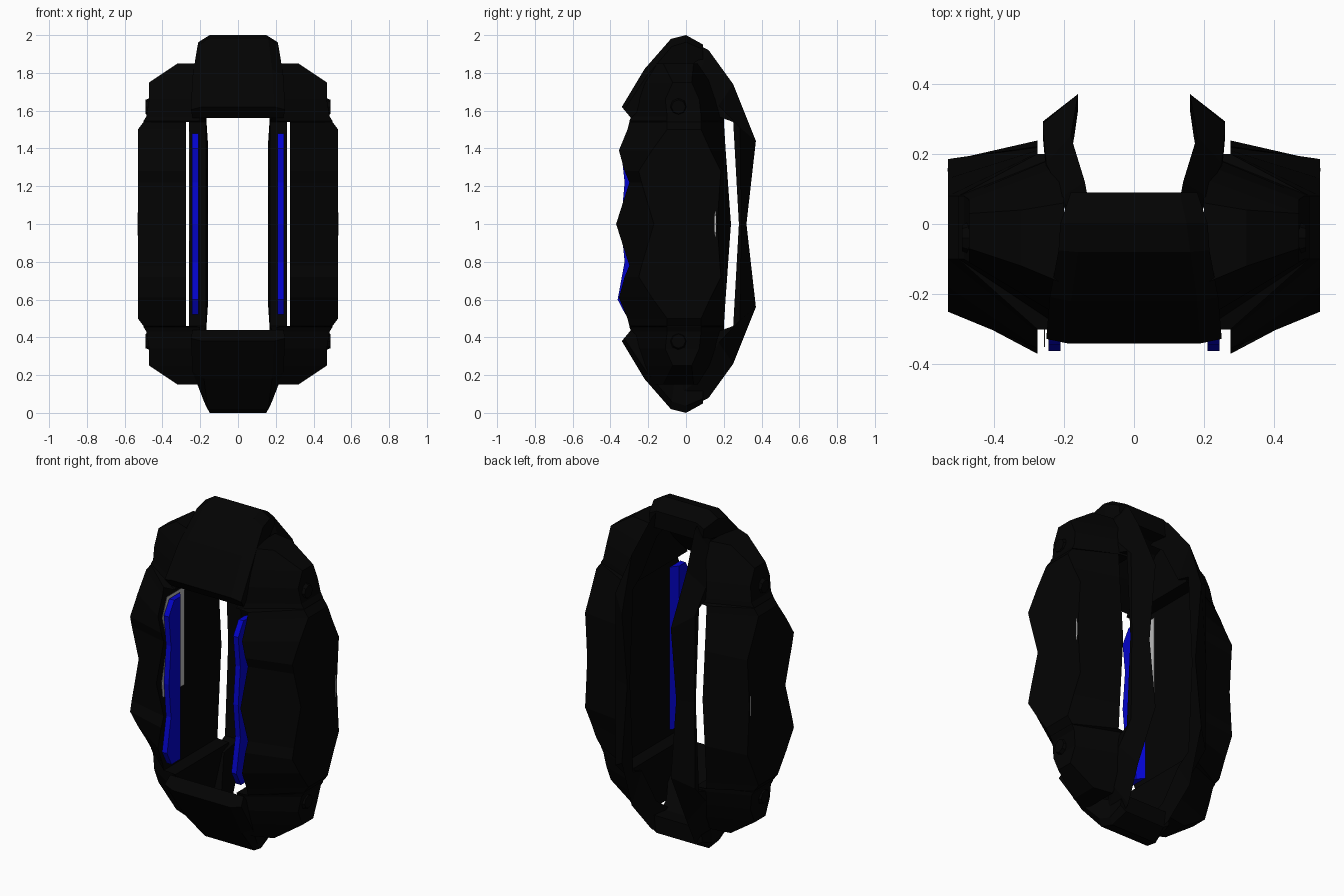
import bpy, bmesh, math
from mathutils import Matrix

old = bpy.data.objects.get("Cube")
if old:
    bpy.data.objects.remove(old, do_unlink=True)


def material(name, color):
    m = bpy.data.materials.new(name)
    m.use_nodes = True
    m.diffuse_color = (*color, 1)
    b = m.node_tree.nodes["Principled BSDF"]
    b.inputs["Base Color"].default_value = (*color, 1)
    b.inputs["Roughness"].default_value = 0.8
    return m


black = material("satin black", (0.001, 0.001, 0.001))
blue = material("pad blue", (0.001, 0.001, 0.6))
grey = material("piston grey", (0.5, 0.5, 0.5))


def finish(name, bm, mat):
    bmesh.ops.recalc_face_normals(bm, faces=bm.faces)
    me = bpy.data.meshes.new(name)
    bm.to_mesh(me)
    bm.free()
    me.materials.append(mat)
    ob = bpy.data.objects.new(name, me)
    bpy.context.collection.objects.link(ob)
    return ob


def loft(name, rings, mat):
    """Skin a list of equal-length point rings and cap both ends."""
    bm = bmesh.new()
    rows = [[bm.verts.new(p) for p in ring] for ring in rings]
    n = len(rows[0])
    for a, b in zip(rows, rows[1:]):
        for i in range(n):
            j = (i + 1) % n
            bm.faces.new((a[i], a[j], b[j], b[i]))
    bm.faces.new(rows[0])
    bm.faces.new(rows[-1])
    return finish(name, bm, mat)


def plate(name, x0, x1, back0, back1, profile, mat):
    """Upright plate whose front edge follows (z, y) points."""
    return loft(name, [[(x0, y, z), (x1, y, z), (x1, back1, z), (x0, back0, z)]
                       for z, y in profile], mat)


def disc(name, x, y, z, r, depth, squash, sides, mat):
    """Short tapered cylinder along x."""
    bm = bmesh.new()
    tip = 0.75 if x > 0 else 1 / 0.75
    big = r if x > 0 else r * 0.75
    bmesh.ops.create_cone(bm, cap_ends=True, segments=sides, radius1=big,
                          radius2=big * tip, depth=depth)
    bm.transform(Matrix.Translation((x, y, z))
                 @ Matrix.Diagonal((1, squash, 1, 1))
                 @ Matrix.Rotation(math.pi / 2, 4, 'Y'))
    return finish(name, bm, mat)


def mirror_rows(rows):
    """Repeat rows (height measured from the middle first) below the middle."""
    return rows + [(-r[0],) + r[1:] for r in reversed(rows) if r[0] > 0]


# caliper half: height, inner x, outer x, front inner/outer y, back inner/outer y
body_rows = mirror_rows([
    (0.85, 0.20, 0.32, -0.17, -0.12, 0.06, 0.04),
    (0.75, 0.20, 0.47, -0.24, -0.07, 0.13, 0.03),
    (0.66, 0.20, 0.47, -0.27, -0.11, 0.17, 0.07),
    (0.57, 0.20, 0.485, -0.29, -0.10, 0.20, 0.08),
    (0.545, 0.20, 0.50, -0.30, -0.10, 0.20, 0.08),
    (0.54, 0.275, 0.50, -0.30, -0.10, 0.20, 0.08),
    (0.50, 0.275, 0.53, -0.31, -0.10, 0.203, 0.08),
    (0.39, 0.275, 0.53, -0.355, -0.18, 0.21, 0.13),
    (0.28, 0.275, 0.53, -0.325, -0.25, 0.218, 0.185),
    (0.22, 0.275, 0.53, -0.30, -0.235, 0.222, 0.18),
    (0.00, 0.275, 0.53, -0.37, -0.17, 0.238, 0.165),
])

# rear rail: height of back edge, back y, front y, front height, inner x, outer x
rail_rows = mirror_rows([
    (0.98, 0.01, -0.02, 0.84, 0.12, 0.165),
    (0.92, 0.12, 0.06, 0.78, 0.14, 0.205),
    (0.74, 0.25, 0.14, 0.58, 0.18, 0.25),
    (0.44, 0.37, 0.25, 0.54, 0.16, 0.26),
    (0.00, 0.32, 0.28, 0.00, 0.16, 0.26),
])

pad_front = [(0.52, -0.32), (0.60, -0.362), (0.80, -0.325), (1.0, -0.345),
             (1.22, -0.325), (1.40, -0.345), (1.48, -0.295)]

for side, s in (("left", 1), ("right", -1)):
    loft(side + "_caliper_body",
         [[(s * xi, fi, 1 + h), (s * xo, fo, 1 + h), (s * xo, bo, 1 + h),
           (s * xi, bi, 1 + h)] for h, xi, xo, fi, fo, bi, bo in body_rows], black)

    rings = []
    for h, yb, yf, hf, xi, xo in rail_rows:
        zf = 1 + math.copysign(hf, h)
        ym, zm = (yb * 0.3 + yf * 0.7), ((1 + h) * 0.3 + zf * 0.7)
        rings.append([(s * xi, yb, 1 + h), (s * xo, ym, zm),
                      (s * xo, yf, zf), (s * (xi + 0.01), yf, zf)])
    loft(side + "_rear_rail", rings, black)

    # brake pad with a slanted rear edge
    plate(side + "_brake_pad", s * 0.21, s * 0.243, -0.235, -0.195, pad_front, blue)

    # narrow pale mark on the outer face
    disc(side + "_outer_mark", s * 0.53, 0.155, 1.0, 0.075, 0.003, 0.08, 12, grey)

    # mounting bolts near both ends
    for end, h in (("upper", 0.62), ("lower", -0.62)):
        disc(f"{side}_{end}_bolt", s * 0.475, -0.04, 1 + h, 0.05, 0.03, 1, 8, black)

# pale plate behind the right pad only
plate("right_piston_plate", -0.254, -0.256, -0.135, -0.135,
      [(0.91, -0.34), (1.0, -0.35), (1.22, -0.295), (1.38, -0.345), (1.49, -0.3)], grey)

# end bridges: outer y/height, inner y/height, flat half width,
# then edge half width for the upper and the lower end
bridge_rows = [
    (-0.34, 0.62, -0.29, 0.56, 0.19, 0.25, 0.25),
    (-0.22, 0.82, -0.17, 0.68, 0.18, 0.24, 0.24),
    (-0.08, 0.98, -0.06, 0.82, 0.16, 0.215, 0.18),
    (0.00, 1.00, 0.00, 0.85, 0.15, 0.21, 0.17),
    (0.09, 0.95, 0.09, 0.85, 0.13, 0.18, 0.17),
]
for end, t in (("upper", 1), ("lower", -1)):
    rings = []
    for yo, ho, yi, hi, w, upper, lower in bridge_rows:
        edge = upper if t > 0 else lower
        ym, hm = yo * 0.75 + yi * 0.25, ho * 0.75 + hi * 0.25
        half = [(w, yo, ho), (edge, ym, hm), (edge - 0.01, yi, hi)]
        ring = half + [(-x, y, h) for x, y, h in reversed(half)]
        rings.append([(x, y, 1 + t * h) for x, y, h in ring])
    loft(end + "_bridge", rings, black)
